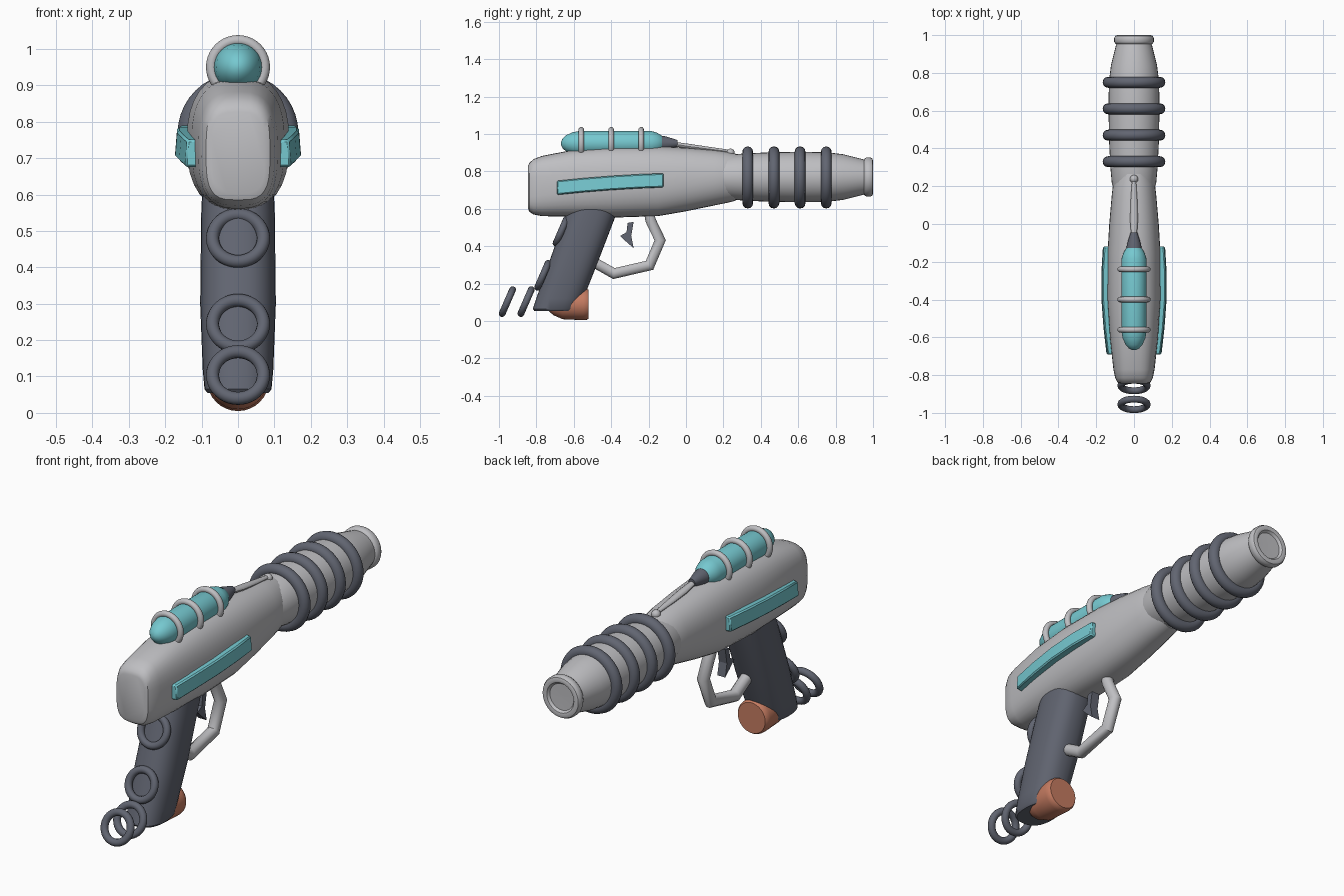
import bpy, bmesh, math
from mathutils import Vector

cube = bpy.data.objects.get("Cube")
if cube:
    bpy.data.objects.remove(cube, do_unlink=True)


def material(name, r, g, b):
    m = bpy.data.materials.new(name)
    m.use_nodes = True
    m.diffuse_color = (r, g, b, 1)
    m.node_tree.nodes["Principled BSDF"].inputs["Base Color"].default_value = (r, g, b, 1)
    return m


GREY = material("light_grey", 0.52, 0.52, 0.54)
DARK = material("dark_slate", 0.12, 0.13, 0.165)
TEAL = material("teal", 0.18, 0.58, 0.63)
COPPER = material("copper", 0.56, 0.2, 0.12)


def finish(obj, mat, angle=35):
    obj.data.materials.clear()
    obj.data.materials.append(mat)
    bpy.ops.object.select_all(action="DESELECT")
    obj.select_set(True)
    bpy.context.view_layer.objects.active = obj
    bpy.ops.object.shade_smooth_by_angle(angle=math.radians(angle))
    return obj


def skin_rings(name, mat, rings, angle=35):
    """Bridge a list of closed point rings and cap both ends."""
    bm = bmesh.new()
    loops = [[bm.verts.new(p) for p in ring] for ring in rings]
    n = len(loops[0])
    for a, b in zip(loops, loops[1:]):
        for i in range(n):
            j = (i + 1) % n
            bm.faces.new((a[i], a[j], b[j], b[i]))
    bm.faces.new(loops[0])
    bm.faces.new(loops[-1])
    bmesh.ops.recalc_face_normals(bm, faces=bm.faces)
    mesh = bpy.data.meshes.new(name)
    bm.to_mesh(mesh)
    bm.free()
    obj = bpy.data.objects.new(name, mesh)
    bpy.context.collection.objects.link(obj)
    return finish(obj, mat, angle)


def loft(name, mat, stations, upright=False, sides=32):
    """Stations: position along axis, offset, half width, half height, squareness."""
    rings = []
    for t, off, hw, hh, n in stations:
        ring = []
        for i in range(sides):
            a = 2 * math.pi * i / sides
            c, s = math.cos(a), math.sin(a)
            u = hw * math.copysign(abs(c) ** (2 / n), c)
            v = off + hh * math.copysign(abs(s) ** (2 / n), s)
            ring.append((u, v, t) if upright else (u, t, v))
        rings.append(ring)
    return skin_rings(name, mat, rings)


def lathe(name, mat, z, profile):
    return loft(name, mat, [(y, z, r, r, 2) for y, r in profile])


def ring(name, mat, y, z, major, minor, tilt=90):
    bpy.ops.mesh.primitive_torus_add(
        major_radius=major, minor_radius=minor, major_segments=40, minor_segments=12,
        location=(0, y, z), rotation=(math.radians(tilt), 0, 0))
    obj = bpy.context.object
    obj.name = name
    return finish(obj, mat, 60)


# Main body shell
loft("body", GREY, [
    (-0.845, 0.715, 0.074, 0.112, 3.6),
    (-0.838, 0.715, 0.088, 0.130, 3.4),
    (-0.815, 0.718, 0.100, 0.148, 3.1),
    (-0.77, 0.722, 0.109, 0.161, 2.8),
    (-0.60, 0.737, 0.128, 0.179, 2.6),
    (-0.40, 0.743, 0.141, 0.190, 2.4),
    (-0.15, 0.748, 0.140, 0.187, 2.3),
    (0.0, 0.757, 0.131, 0.170, 2.2),
    (0.15, 0.766, 0.118, 0.148, 2.1),
    (0.21, 0.768, 0.111, 0.138, 2),
    (0.265, 0.769, 0.095, 0.126, 2)])

# Barrel, muzzle lip and cooling rings
BORE = 0.77
lathe("barrel", GREY, BORE, [
    (0.15, 0.10), (0.22, 0.118), (0.3, 0.125), (0.42, 0.131), (0.6, 0.135),
    (0.75, 0.133), (0.84, 0.122), (0.92, 0.102), (0.975, 0.088)])
lathe("muzzle_lip", GREY, BORE, [
    (0.95, 0.088), (0.955, 0.099), (0.965, 0.105), (0.985, 0.105), (0.996, 0.099),
    (1.0, 0.088), (0.997, 0.075), (0.985, 0.066), (0.984, 0.01)])
for i in range(4):
    ring(f"cooling_ring_{i + 1}", DARK, 0.33 + 0.14 * i, 0.768, 0.137, 0.029)

# Capsule on top with its bands, nozzle and feed rod
CAP = 0.95
lathe("capsule", TEAL, CAP, [
    (-0.668, 0.008), (-0.66, 0.026), (-0.64, 0.044), (-0.605, 0.06), (-0.57, 0.066),
    (-0.185, 0.066), (-0.155, 0.057), (-0.13, 0.042), (-0.12, 0.03)])
for i in range(3):
    ring(f"capsule_band_{i + 1}", GREY, -0.56 + 0.16 * i, CAP, 0.073, 0.015)
lathe("capsule_nozzle", DARK, CAP, [(-0.15, 0.04), (-0.11, 0.038), (-0.045, 0.018)])
loft("feed_rod", GREY, [
    (-0.07, 0.947, 0.014, 0.012, 2), (0.02, 0.933, 0.021, 0.014, 2),
    (0.12, 0.920, 0.018, 0.012, 2), (0.24, 0.905, 0.010, 0.010, 2)], sides=12)
bpy.ops.mesh.primitive_uv_sphere_add(radius=0.022, segments=16, ring_count=10,
                                     location=(0, 0.238, 0.9))
bpy.context.object.name = "feed_rod_tip"
finish(bpy.context.object, GREY)

# Side strips following the body, mirrored left to right
strip = []
for y, x, z in [(-0.69, 0.146, 0.712), (-0.55, 0.162, 0.726), (-0.4, 0.173, 0.738),
                (-0.25, 0.173, 0.747), (-0.12, 0.165, 0.752)]:
    strip.append([(x - 0.045, y, z - 0.038), (x, y, z - 0.036),
                  (x - 0.006, y, z + 0.038), (x - 0.045, y, z + 0.038)])
side_strip = skin_rings("side_strips", TEAL, strip)
side_strip.modifiers.new("Bevel", "BEVEL").width = 0.006
side_strip.modifiers.new("Mirror", "MIRROR")

# Slanted grip
loft("grip", DARK, [
    (0.62, -0.488, 0.098, 0.133, 2.5),
    (0.55, -0.515, 0.101, 0.134, 2.5),
    (0.30, -0.607, 0.104, 0.130, 2.5),
    (0.12, -0.675, 0.097, 0.126, 2.4),
    (0.065, -0.695, 0.092, 0.124, 2.4),
    (0.055, -0.697, 0.084, 0.115, 2.4)], upright=True)

# Rings along the back of the grip, the last two hanging free
for i, (y, z) in enumerate([(-0.667, 0.48), (-0.765, 0.245),
                            (-0.855, 0.104), (-0.955, 0.104)]):
    ring(f"grip_ring_{i + 1}", DARK, y, z, 0.07, 0.018, 66.5)

# Copper plug at the foot of the grip
lathe("grip_plug", COPPER, 0.09, [
    (-0.74, 0.03), (-0.71, 0.058), (-0.66, 0.08), (-0.55, 0.085),
    (-0.53, 0.083), (-0.52, 0.076)])

# Trigger guard: faceted tube with mitred corners
path = [Vector((0, y, z)) for y, z in [(-0.20, 0.60), (-0.19, 0.54), (-0.138, 0.432),
                                       (-0.195, 0.298), (-0.385, 0.254), (-0.52, 0.33)]]
guard = []
for i, p in enumerate(path):
    before = (p - path[i - 1]).normalized() if i else (path[1] - p).normalized()
    after = (path[i + 1] - p).normalized() if i < len(path) - 1 else before
    along = (before + after).normalized()
    across = along.cross(Vector((1, 0, 0))) / along.dot(after)
    guard.append([p + 0.029 * (Vector((math.cos(a), 0, 0)) + across * math.sin(a))
                  for a in (math.pi * k / 5 for k in range(10))])
skin_rings("trigger_guard", GREY, guard, 40)

# Trigger
outline = [(-0.312, 0.525), (-0.28, 0.53), (-0.293, 0.455), (-0.28, 0.39),
           (-0.315, 0.42), (-0.352, 0.455), (-0.318, 0.475)]
skin_rings("trigger", DARK, [[(x, y, z) for y, z in outline] for x in (-0.022, 0.022)], 20)
